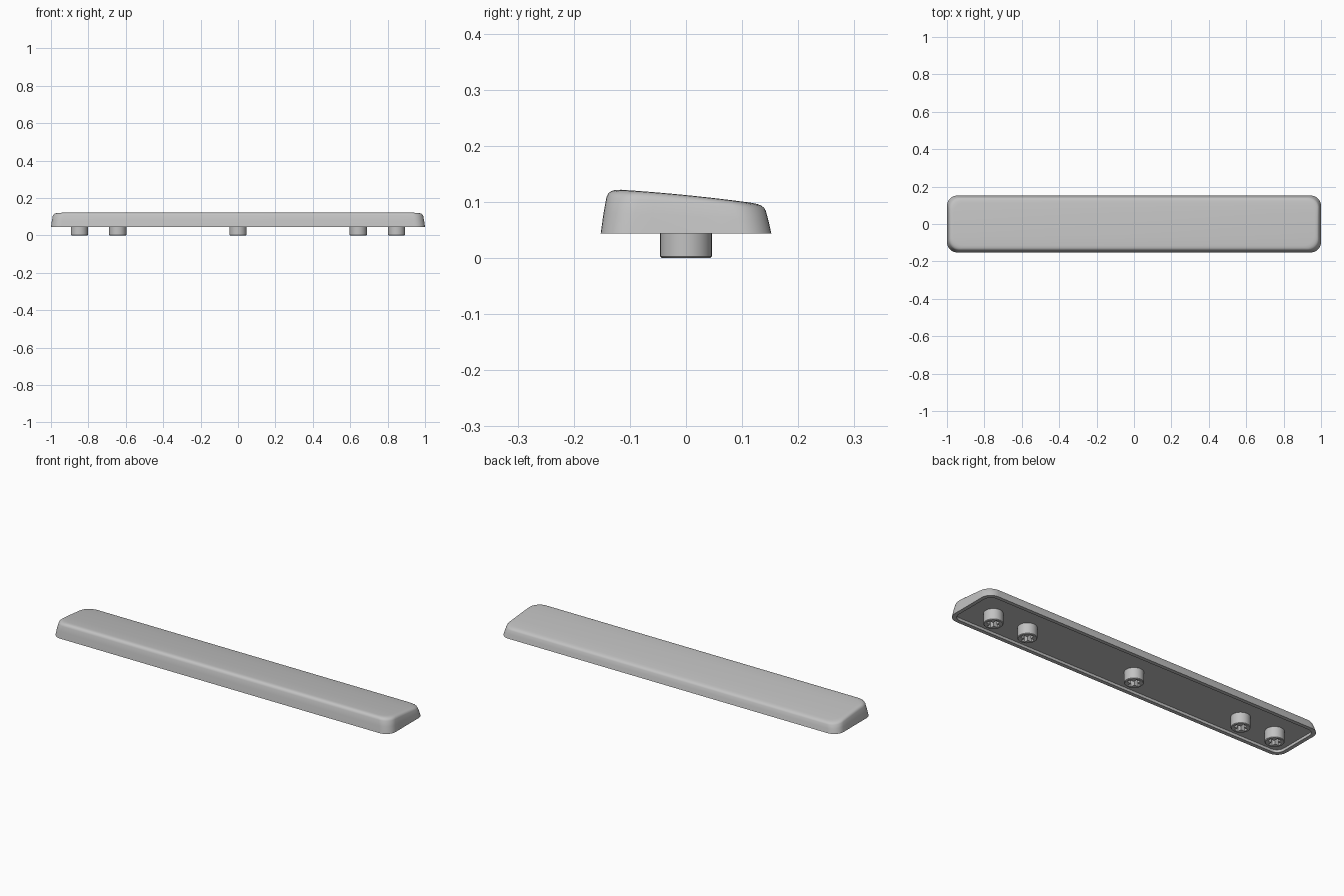
import bpy
import bmesh
from math import sin, cos, pi

cube = bpy.data.objects.get("Cube")
if cube:
    bpy.data.objects.remove(cube, do_unlink=True)

# Single plastic colour
plastic = bpy.data.materials.new("light grey plastic")
plastic.use_nodes = True
grey = (0.54, 0.54, 0.54, 1)
plastic.diffuse_color = grey
plastic.node_tree.nodes["Principled BSDF"].inputs["Base Color"].default_value = grey

HALF_X, HALF_Y, BASE_Z = 1.0, 0.152, 0.044
RECESS = 0.014
CORNER_STEPS, END_STEPS = 8, 6


def make_object(name, bm):
    bmesh.ops.recalc_face_normals(bm, faces=bm.faces)
    mesh = bpy.data.meshes.new(name)
    bm.to_mesh(mesh)
    bm.free()
    mesh.materials.append(plastic)
    obj = bpy.data.objects.new(name, mesh)
    bpy.context.collection.objects.link(obj)
    return obj


def activate(obj):
    bpy.ops.object.select_all(action="DESELECT")
    obj.select_set(True)
    bpy.context.view_layer.objects.active = obj


def outline(inset, radius):
    """Rounded rectangle: right half from front to back, then mirrored."""
    cx, cy = HALF_X - inset - radius, HALF_Y - inset - radius
    arc = [k * pi / 2 / CORNER_STEPS for k in range(CORNER_STEPS + 1)]
    right = [(cx + radius * sin(a), -cy - radius * cos(a)) for a in arc]
    right += [(cx + radius, cy * (2 * k / END_STEPS - 1)) for k in range(1, END_STEPS)]
    right += [(cx + radius * cos(a), cy + radius * sin(a)) for a in arc]
    return right + [(-x, y) for x, y in reversed(right)]


def top_height(y):
    """Gently crowned top that slopes down to the back."""
    return 0.112 - 0.1 * y - 0.15 * y * y


# Cap: lofted rings from the recessed underside, around the rim, to the top
bm = bmesh.new()
rings = []


def add_ring(inset, radius, height):
    rings.append([bm.verts.new((x, y, height(y))) for x, y in outline(inset, radius)])


add_ring(0.02, 0.04, lambda y: BASE_Z + RECESS)
add_ring(0.02, 0.04, lambda y: BASE_Z)
for rise, inset, radius in [(0, 0, 0.055), (0.45, 0.005, 0.056), (0.8, 0.010, 0.058),
                            (0.89, 0.013, 0.059), (0.95, 0.018, 0.060),
                            (0.985, 0.025, 0.060), (1, 0.036, 0.058)]:
    add_ring(inset, radius,
             lambda y, r=rise: BASE_Z + r * (top_height(y) - BASE_Z))

count = len(rings[0])
for low, high in zip(rings, rings[1:]):
    for i in range(count):
        j = (i + 1) % count
        bm.faces.new((low[i], low[j], high[j], high[i]))
for ring in (rings[0], rings[-1]):
    for i in range(count // 2 - 1):
        bm.faces.new((ring[i], ring[i + 1], ring[count - 2 - i], ring[count - 1 - i]))
cap = make_object("cap", bm)
activate(cap)
bpy.ops.object.shade_smooth_by_angle(angle=0.6)


def cross_cutter(x):
    """Plus-shaped prism for the socket in a stem."""
    arm, half, depth = 0.033, 0.0105, 0.04
    bm = bmesh.new()
    corners = []
    for c, s in ((1, 0), (0, 1), (-1, 0), (0, -1)):
        for u, v in ((arm, -half), (arm, half), (half, half)):
            corners.append(bm.verts.new((x + u * c - v * s, u * s + v * c, -0.01)))
    face = bm.faces.new(corners)
    grown = bmesh.ops.extrude_face_region(bm, geom=[face])["geom"]
    bmesh.ops.translate(bm, vec=(0, 0, depth + 0.01),
                        verts=[g for g in grown if isinstance(g, bmesh.types.BMVert)])
    cutter = make_object("socket_cutter", bm)
    cutter.hide_render = True
    return cutter


def stem(name, x):
    """Round stem with a chamfered foot and a cross socket."""
    sides, radius = 40, 0.046
    bm = bmesh.new()
    loops = []
    for r, z in ((radius - 0.003, 0), (radius, 0.003), (radius, BASE_Z + RECESS + 0.003)):
        loops.append([bm.verts.new((x + r * cos(2 * pi * k / sides),
                                    r * sin(2 * pi * k / sides), z)) for k in range(sides)])
    for a, b in zip(loops, loops[1:]):
        for k in range(sides):
            n = (k + 1) % sides
            bm.faces.new((a[k], a[n], b[n], b[k]))
    bm.faces.new(loops[0])
    bm.faces.new(loops[-1])
    obj = make_object(name, bm)
    cutter = cross_cutter(x)
    cut = obj.modifiers.new("socket", "BOOLEAN")
    cut.operation = "DIFFERENCE"
    cut.solver = "EXACT"
    cut.object = cutter
    activate(obj)
    bpy.ops.object.modifier_apply(modifier=cut.name)
    bpy.data.objects.remove(cutter, do_unlink=True)
    bpy.ops.object.shade_smooth_by_angle(angle=0.6)


# Stems: one in the middle and a pair towards each end
stem("centre_stem", 0)
for side, sign in (("left", 1), ("right", -1)):
    stem(side + "_inner_stem", sign * 0.643)
    stem(side + "_outer_stem", sign * 0.848)
